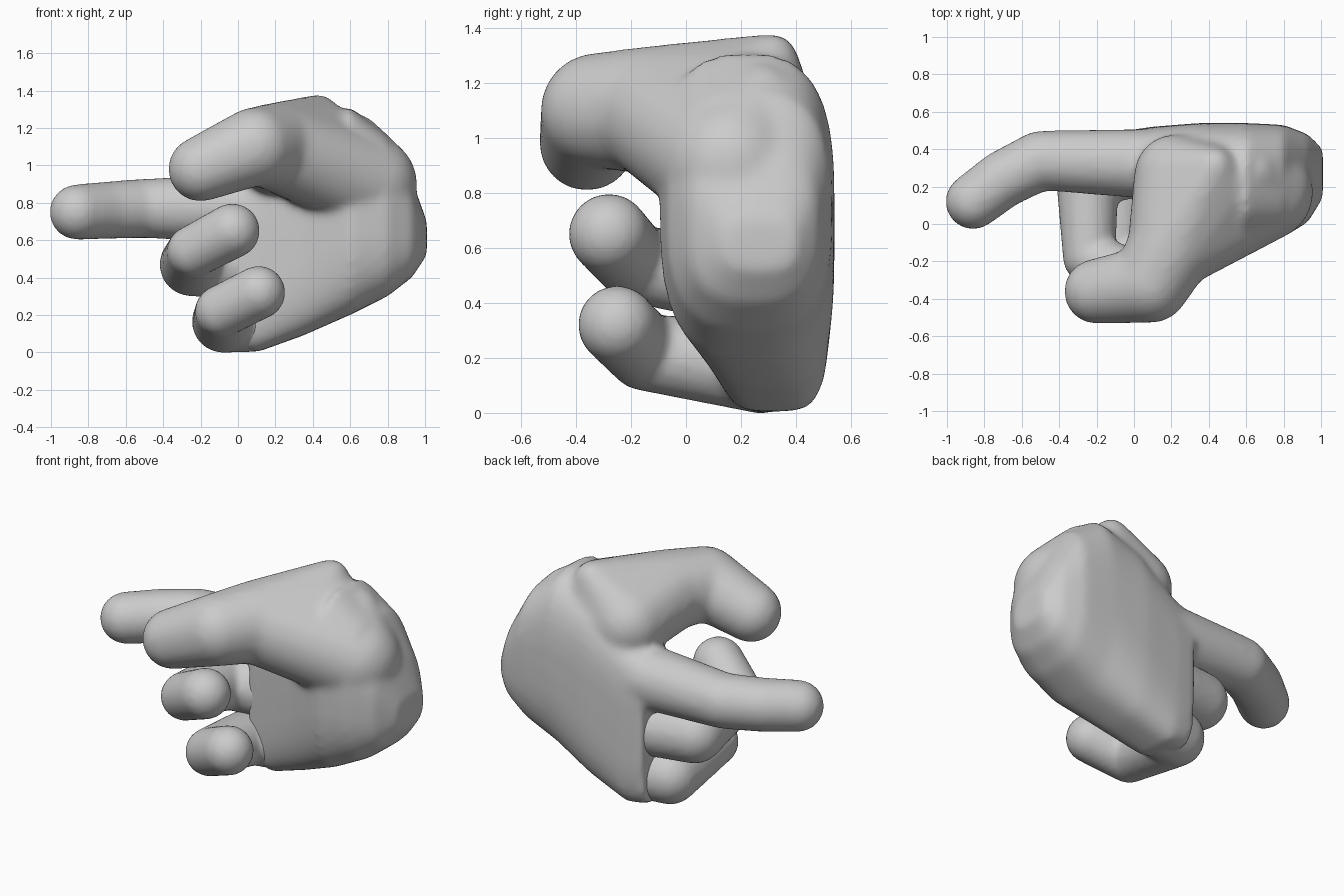
import bpy, bmesh
from math import cos, sin, sqrt, tau

if "Cube" in bpy.data.objects:
    bpy.data.objects.remove(bpy.data.objects["Cube"])


def ball_points(x, y, z, r, count=220):
    """Evenly spread points on a sphere."""
    points = []
    for i in range(count):
        h = 1 - 2 * (i + 0.5) / count
        w = sqrt(1 - h * h)
        t = i * tau * 0.381966
        points.append((x + r * w * cos(t), y + r * w * sin(t), z + r * h))
    return points


def add_hull(bm, balls):
    """Skin stretched around balls (x, y, z, radius)."""
    verts = [bm.verts.new(p) for b in balls for p in ball_points(*b)]
    bmesh.ops.convex_hull(bm, input=verts)
    for v in verts:
        if v.is_valid and not v.link_faces:
            bm.verts.remove(v)


def add_limb(bm, nodes):
    """Chain of tapered capsules."""
    for pair in zip(nodes, nodes[1:]):
        add_hull(bm, pair)


def add_palm(bm, stations, sides=40):
    """Loft of rounded-box sections along x; station is (x, z0, z1, y0, y1, roundness)."""
    rings = []
    for x, z0, z1, y0, y1, power in stations:
        ring = []
        for i in range(sides):
            c, s = cos(tau * i / sides), sin(tau * i / sides)
            c = abs(c) ** power * (1 if c >= 0 else -1)
            s = abs(s) ** power * (1 if s >= 0 else -1)
            ring.append(bm.verts.new((x, (y0 + y1) / 2 + (y1 - y0) / 2 * c,
                                      (z0 + z1) / 2 + (z1 - z0) / 2 * s)))
        rings.append(ring)
    for a, b in zip(rings, rings[1:]):
        for i in range(sides):
            j = (i + 1) % sides
            bm.faces.new((a[i], a[j], b[j], b[i]))
    bm.faces.new(rings[0][::-1])
    bm.faces.new(rings[-1])


def finish(bm, name, smooth_steps):
    """Fuse the overlapping pieces into one softly blended skin."""
    bmesh.ops.recalc_face_normals(bm, faces=bm.faces[:])
    mesh = bpy.data.meshes.new(name)
    bm.to_mesh(mesh)
    bm.free()
    obj = bpy.data.objects.new(name, mesh)
    bpy.context.collection.objects.link(obj)
    fuse = obj.modifiers.new("fuse", "REMESH")
    fuse.mode = "VOXEL"
    fuse.voxel_size = 0.02
    fuse.use_smooth_shade = True
    soft = obj.modifiers.new("soften", "SMOOTH")
    soft.factor = 0.5
    soft.iterations = smooth_steps


# Palm with thumb and pointing finger in one skin
bm = bmesh.new()
add_palm(bm, [
    (-0.04, 0.02, 0.92, 0.15, 0.50, 0.5),
    (0.10, 0.00, 0.97, 0.11, 0.52, 0.5),
    (0.35, 0.09, 1.18, 0.02, 0.54, 0.6),
    (0.60, 0.20, 1.31, -0.10, 0.54, 0.7),
    (0.80, 0.30, 1.16, -0.07, 0.53, 0.7),
    (0.93, 0.40, 0.92, 0.01, 0.48, 0.7),
    (1.01, 0.52, 0.70, 0.14, 0.40, 0.7),
])
# Thumb, then the mound and web joining it to the palm
thumb_root = (0.20, -0.12, 1.10, 0.235)
thumb_heel = (0.42, 0.20, 1.08, 0.26)
add_limb(bm, [thumb_heel, thumb_root,
              (0.09, -0.32, 1.10, 0.21), (-0.20, -0.36, 0.98, 0.175)])
add_hull(bm, [(0.22, 0.26, 1.04, 0.22), (0.43, 0.31, 1.28, 0.10),
              thumb_heel, thumb_root])
add_hull(bm, [thumb_root, thumb_heel, (0.48, 0.13, 1.05, 0.22),
              (0.70, 0.17, 0.90, 0.26), (0.64, 0.28, 1.15, 0.12)])
# Pointing finger
add_limb(bm, [(0.12, 0.32, 0.77, 0.19), (-0.50, 0.34, 0.77, 0.16),
              (-0.70, 0.24, 0.76, 0.155), (-0.86, 0.12, 0.75, 0.15)])
finish(bm, "palm_thumb_and_index", 14)

# Curled fingers: base, knuckle, middle joint, fingertip
curled = {
    "middle_finger": [(0.02, 0.31, 0.46, 0.17), (-0.25, 0.27, 0.47, 0.17),
                      (-0.24, -0.18, 0.54, 0.14), (-0.03, -0.28, 0.65, 0.147)],
    "little_finger": [(0.05, 0.29, 0.17, 0.17), (-0.08, 0.27, 0.165, 0.167),
                      (-0.09, -0.15, 0.22, 0.14), (0.11, -0.25, 0.32, 0.143)],
}
for name, nodes in curled.items():
    bm = bmesh.new()
    add_limb(bm, nodes)
    finish(bm, name, 3)
